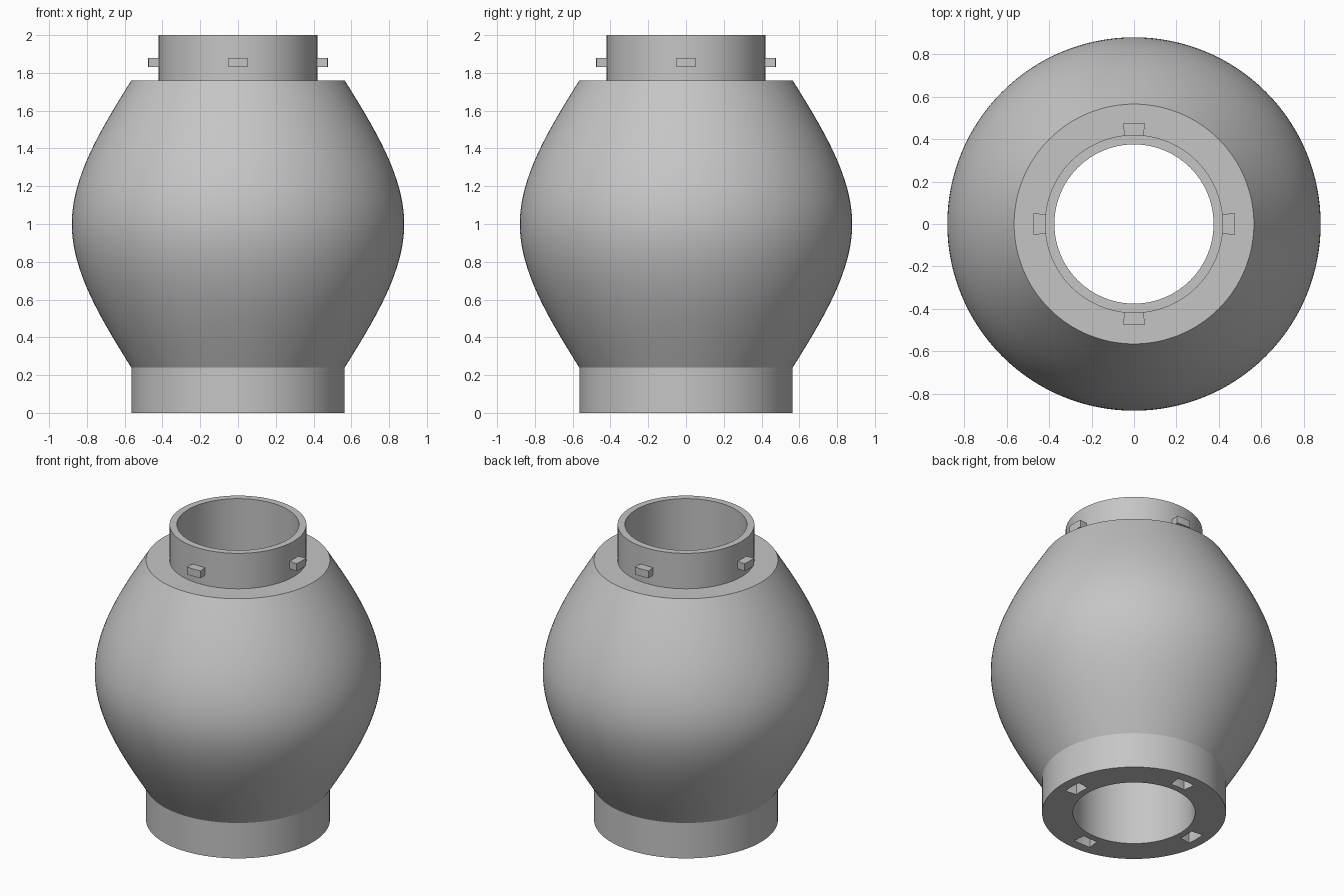
import bpy
import bmesh
from math import sin, cos, pi, radians

STEPS = 128          # sides around the vessel
BORE, NECK, COLLAR, BELLY = 0.375, 0.42, 0.565, 0.88
FOOT_TOP, SHOULDER, HEIGHT = 0.24, 1.76, 2.0

default = bpy.data.objects.get("Cube")
if default:
    bpy.data.objects.remove(default, do_unlink=True)

grey = bpy.data.materials.new("plain grey")
grey.use_nodes = True
colour = (0.56, 0.56, 0.56, 1)
grey.diffuse_color = colour
grey.node_tree.nodes["Principled BSDF"].inputs["Base Color"].default_value = colour


def add_object(name, bm):
    bmesh.ops.recalc_face_normals(bm, faces=bm.faces)
    mesh = bpy.data.meshes.new(name)
    bm.to_mesh(mesh)
    bm.free()
    mesh.materials.append(grey)
    obj = bpy.data.objects.new(name, mesh)
    bpy.context.collection.objects.link(obj)
    return obj


def select_only(obj):
    bpy.ops.object.select_all(action='DESELECT')
    obj.select_set(True)
    bpy.context.view_layer.objects.active = obj


def lathe(name, profile):
    """Turn a closed (radius, height) outline around z."""
    bm = bmesh.new()
    rings = []
    for i in range(STEPS):
        a = 2 * pi * i / STEPS
        rings.append([bm.verts.new((r * cos(a), r * sin(a), z)) for r, z in profile])
    n = len(profile)
    for i, ring in enumerate(rings):
        after = rings[(i + 1) % STEPS]
        for j in range(n):
            k = (j + 1) % n
            bm.faces.new((ring[j], after[j], after[k], ring[k]))
    return add_object(name, bm)


def add_sector(bm, angle, inner, outer, half, low, high, cuts=6):
    """Add a closed block shaped like a piece of a ring."""
    angles = [angle - half + 2 * half * i / cuts for i in range(cuts + 1)]
    outline = [(outer * cos(a), outer * sin(a)) for a in angles]
    outline += [(inner * cos(a), inner * sin(a)) for a in reversed(angles)]
    bottom = bm.faces.new([bm.verts.new((x, y, low)) for x, y in outline])
    moved = bmesh.ops.extrude_face_region(bm, geom=[bottom], use_keep_orig=True)
    top = [v for v in moved["geom"] if isinstance(v, bmesh.types.BMVert)]
    bmesh.ops.translate(bm, verts=top, vec=(0, 0, high - low))


# Vessel: foot ring, bulging belly, flat shoulder, neck and straight bore
middle = (FOOT_TOP + SHOULDER) / 2
belly = []
for i in range(41):
    z = FOOT_TOP + (SHOULDER - FOOT_TOP) * i / 40
    t = 1 - abs(z - middle) / (middle - FOOT_TOP)
    belly.append((COLLAR + (BELLY - COLLAR) * (1.5 * t - 0.5 * t ** 3), z))
vessel = lathe("vessel", [(BORE, 0), (COLLAR, 0)] + belly
               + [(NECK, SHOULDER), (NECK, HEIGHT), (BORE, HEIGHT)])

# Four slots cut into the underside of the foot
bm = bmesh.new()
for i in range(4):
    add_sector(bm, i * pi / 2, 0.42, 0.5, radians(7.3), -0.05, 0.13)
cutter = add_object("slot_cutter", bm)
cutter.hide_render = True
cut = vessel.modifiers.new("slots", 'BOOLEAN')
cut.operation = 'DIFFERENCE'
cut.solver = 'EXACT'
cut.object = cutter
select_only(vessel)
bpy.ops.object.modifier_apply(modifier=cut.name)
bpy.data.objects.remove(cutter, do_unlink=True)
bpy.ops.object.shade_smooth_by_angle(angle=radians(25))

# Four locking tabs around the neck
for i, side in enumerate(("left", "back", "right", "front")):
    bm = bmesh.new()
    add_sector(bm, i * pi / 2, NECK - 0.01, 0.477, radians(6.2), 1.83, 1.88)
    tab = add_object(side + "_tab", bm)
    select_only(tab)
    bpy.ops.object.shade_smooth_by_angle(angle=radians(25))
